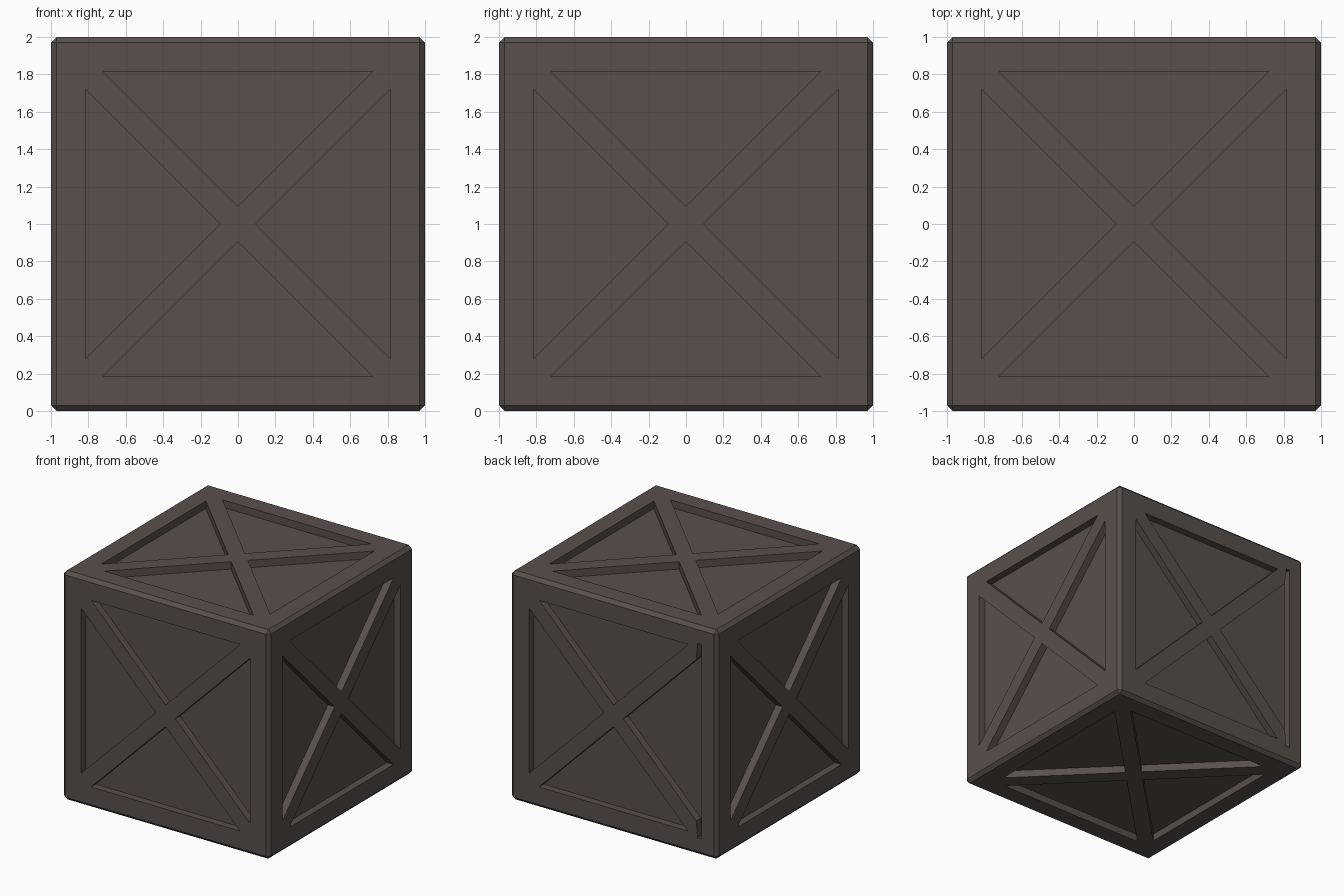
import bpy, bmesh, math
from mathutils import Matrix, Vector

if "Cube" in bpy.data.objects:
    bpy.data.objects.remove(bpy.data.objects["Cube"])

DEPTH = 0.065                                   # how deep the panels are sunk
OUTER, HALF, APEX = 0.815, 0.72, 0.095          # triangle panel outline

paint = bpy.data.materials.new("dark brown grey")
paint.diffuse_color = (0.098, 0.079, 0.070, 1)
paint.use_nodes = True
paint.node_tree.nodes["Principled BSDF"].inputs["Base Color"].default_value = paint.diffuse_color


def new_object(name, bm):
    bmesh.ops.recalc_face_normals(bm, faces=bm.faces)
    mesh = bpy.data.meshes.new(name)
    bm.to_mesh(mesh)
    bm.free()
    mesh.materials.append(paint)
    ob = bpy.data.objects.new(name, mesh)
    bpy.context.collection.objects.link(ob)
    return ob


def prism(bm, outline, matrix):
    """Extrude an outline from panel depth to outside the face at local z = 1."""
    low = [bm.verts.new(matrix @ Vector((x, y, 1 - DEPTH))) for x, y in outline]
    high = [bm.verts.new(matrix @ Vector((x, y, 1.1))) for x, y in outline]
    bm.faces.new(low)
    bm.faces.new(high)
    n = len(outline)
    for i in range(n):
        j = (i + 1) % n
        bm.faces.new((low[i], low[j], high[j], high[i]))


def cut(target, cutter):
    cutter.hide_render = True
    mod = target.modifiers.new("cut", 'BOOLEAN')
    mod.operation = 'DIFFERENCE'
    mod.solver = 'EXACT'
    mod.object = cutter
    bpy.context.view_layer.objects.active = target
    bpy.ops.object.modifier_apply(modifier=mod.name)
    bpy.data.objects.remove(cutter)


# Crate body: a cube with chamfered edges
bm = bmesh.new()
bmesh.ops.create_cube(bm, size=2, matrix=Matrix.Translation((0, 0, 1)))
bmesh.ops.bevel(bm, geom=bm.edges[:], offset=0.03, segments=1, affect='EDGES')
crate = new_object("crate", bm)

# Four sunken triangles on each of the six sides leave a frame and a cross brace
up = Matrix.Translation((0, 0, 1))
sides = [Matrix.Rotation(math.radians(a), 4, 'Z') @ Matrix.Rotation(math.pi / 2, 4, 'X')
         for a in (0, 90, 180, 270)]
sides += [Matrix.Identity(4), Matrix.Rotation(math.pi, 4, 'X')]
bm = bmesh.new()
for side in sides:
    for k in range(4):
        turn = Matrix.Rotation(k * math.pi / 2, 4, 'Z')
        prism(bm, [(OUTER, -HALF), (OUTER, HALF), (APEX, 0)], up @ side @ turn)
cut(crate, new_object("panel_cutter", bm))

# Narrow upright slot beside one panel on the back
bm = bmesh.new()
prism(bm, [(0.80, -0.72), (0.812, -0.85), (0.85, -0.85), (0.85, 0.85),
           (0.812, 0.85), (0.80, 0.72)], up @ sides[2])
cut(crate, new_object("slot_cutter", bm))
